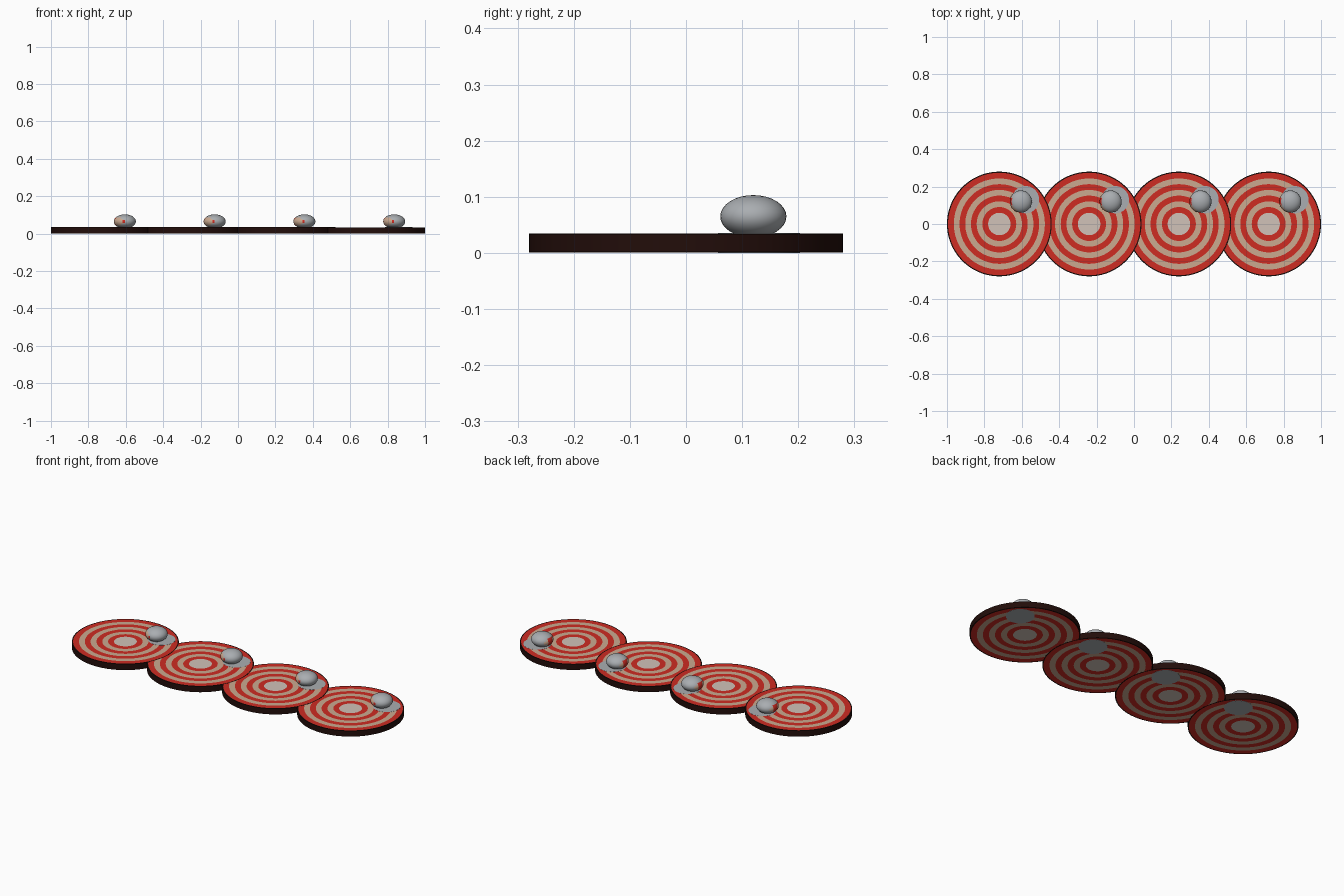
import bpy
import bmesh
from math import cos, sin, tau, hypot

cube = bpy.data.objects.get("Cube")
if cube:
    bpy.data.objects.remove(cube)


def make_material(name, rgb):
    mat = bpy.data.materials.new(name)
    mat.use_nodes = True
    mat.diffuse_color = (*rgb, 1)
    mat.node_tree.nodes["Principled BSDF"].inputs["Base Color"].default_value = (*rgb, 1)
    return mat


MATERIALS = [
    make_material("pale centre", (0.64, 0.54, 0.48)),
    make_material("red", (0.62, 0.025, 0.016)),
    make_material("tan", (0.60, 0.40, 0.28)),
    make_material("dark rim", (0.016, 0.004, 0.003)),
    make_material("grey", (0.40, 0.42, 0.44)),
]
CENTRE, RED, TAN, RIM, GREY = range(5)

RADIUS, HEIGHT, SEGMENTS = 0.28, 0.035, 72
INNER, OUTER, BANDS = 0.06, 0.274, 7
SPOT, SPOT_RADIUS = (0.14, 0.13), 0.073
BALL = (0.115, 0.12, 0.065)
STEP = (OUTER - INNER) / BANDS


def band_colour(r):
    """Colour of the target pattern at a distance from the middle."""
    if r < INNER:
        return CENTRE
    if r > OUTER:
        return RIM
    return TAN if int((r - INNER) / STEP) % 2 else RED


def finish(name, bm, x):
    bmesh.ops.recalc_face_normals(bm, faces=bm.faces)
    mesh = bpy.data.meshes.new(name)
    bm.to_mesh(mesh)
    bm.free()
    for mat in MATERIALS:
        mesh.materials.append(mat)
    obj = bpy.data.objects.new(name, mesh)
    obj.location.x = x
    bpy.context.collection.objects.link(obj)
    bpy.ops.object.select_all(action="DESELECT")
    obj.select_set(True)
    bpy.context.view_layer.objects.active = obj
    bpy.ops.object.shade_smooth_by_angle()


def target_disc(name, x, bottom, top):
    """Flat disc with concentric painted bands on both faces."""
    bm = bmesh.new()
    radii = [INNER + STEP * i for i in range(BANDS + 1)] + [RADIUS]

    def loop(r, z):
        return [bm.verts.new((r * cos(tau * i / SEGMENTS), r * sin(tau * i / SEGMENTS), z))
                for i in range(SEGMENTS)]

    def bridge(a, b, colour):
        for i in range(SEGMENTS):
            j = (i + 1) % SEGMENTS
            bm.faces.new((a[i], a[j], b[j], b[i])).material_index = colour

    edges = []
    for z in (bottom, top):
        loops = [loop(r, z) for r in radii]
        bm.faces.new(loops[0]).material_index = CENTRE
        for i in range(len(radii) - 1):
            bridge(loops[i], loops[i + 1], band_colour((radii[i] + radii[i + 1]) / 2))
        edges.append(loops[-1])
    bridge(edges[0], edges[1], RIM)
    finish(name, bm, x)


def grey_spot(name, x, bottom, top):
    """Round grey patch showing just proud of both faces of the disc."""
    bm = bmesh.new()
    bmesh.ops.create_cone(bm, cap_ends=True, segments=40, radius1=SPOT_RADIUS,
                          radius2=SPOT_RADIUS, depth=top - bottom)
    bmesh.ops.translate(bm, verts=bm.verts, vec=(*SPOT, (top + bottom) / 2))
    for face in bm.faces:
        face.material_index = GREY
    finish(name, bm, x)


def ball(name, x):
    """Flattened ball, grey over the spot and banded beyond it."""
    bm = bmesh.new()
    bmesh.ops.create_uvsphere(bm, u_segments=32, v_segments=16, radius=1)
    bmesh.ops.scale(bm, verts=bm.verts, vec=(0.059, 0.059, 0.038))
    bmesh.ops.translate(bm, verts=bm.verts, vec=BALL)
    for face in bm.faces:
        c = face.calc_center_median()
        inside = hypot(c.x - SPOT[0], c.y - SPOT[1]) < SPOT_RADIUS
        face.material_index = GREY if inside else band_colour(hypot(c.x, c.y))
    finish(name, bm, x)


# Row of four overlapping discs, each a hair thinner than the one before
for n in range(4):
    x = -0.72 + 0.48 * n
    low = 0.0004 + 0.0003 * n
    high = HEIGHT - 0.0003 * n
    target_disc(f"target_disc_{n + 1}", x, low, high)
    grey_spot(f"grey_spot_{n + 1}", x, low - 0.0004, high + 0.0004)
    ball(f"ball_{n + 1}", x)
